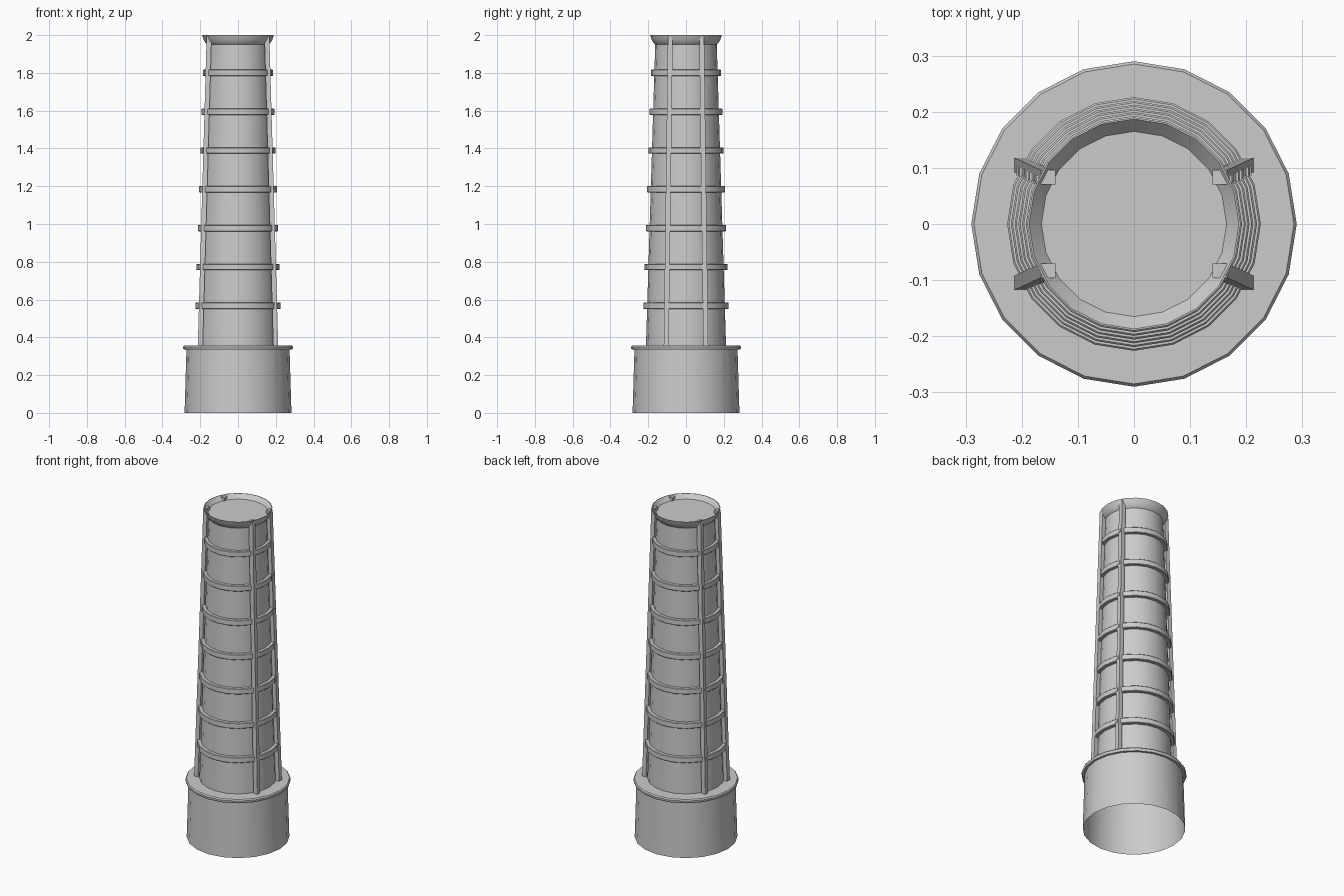
import bpy, bmesh, math
from mathutils import Vector

cube = bpy.data.objects.get("Cube")
if cube:
    bpy.data.objects.remove(cube, do_unlink=True)

SIDES = 20
grey = bpy.data.materials.new("light_grey")
grey.use_nodes = True
colour = (0.6, 0.6, 0.6, 1)
grey.diffuse_color = colour
grey.node_tree.nodes["Principled BSDF"].inputs["Base Color"].default_value = colour


def finish(bm, name, smooth=True):
    mesh = bpy.data.meshes.new(name)
    bmesh.ops.recalc_face_normals(bm, faces=bm.faces)
    bm.to_mesh(mesh)
    bm.free()
    mesh.materials.append(grey)
    obj = bpy.data.objects.new(name, mesh)
    bpy.context.collection.objects.link(obj)
    if smooth:
        bpy.ops.object.select_all(action='DESELECT')
        obj.select_set(True)
        bpy.context.view_layer.objects.active = obj
        bpy.ops.object.shade_smooth_by_angle(angle=math.radians(30))
    return obj


def lathe(name, profile, closed=False, cap=False):
    """Turn a (radius, height) profile around the z axis."""
    bm = bmesh.new()
    rings = []
    for r, z in profile:
        angles = [math.tau * i / SIDES for i in range(SIDES)]
        rings.append([bm.verts.new((r * math.cos(a), r * math.sin(a), z)) for a in angles])
    pairs = list(zip(rings, rings[1:]))
    if closed:
        pairs.append((rings[-1], rings[0]))
    for low, high in pairs:
        for i in range(SIDES):
            j = (i + 1) % SIDES
            bm.faces.new((low[i], low[j], high[j], high[i]))
    if cap:
        bm.faces.new(rings[-1])
    return finish(bm, name)


def beam(name, start, end, size):
    """Square beam with level ends between two points."""
    bm = bmesh.new()
    bmesh.ops.create_cube(bm, size=1)
    for v in bm.verts:
        centre = end if v.co.z > 0 else start
        v.co = Vector((centre.x + v.co.x * size, centre.y + v.co.y * size, centre.z))
    return finish(bm, name, smooth=False)


# Open-bottomed plinth with a projecting lip
lathe("base", [(0.283, 0), (0.273, 0.335), (0.286, 0.335), (0.29, 0.342),
               (0.29, 0.35), (0.285, 0.357), (0.2, 0.357)])

# Tapered shaft, flared crown and recessed cap
lathe("shaft", [(0.212, 0.355), (0.163, 1.95), (0.17, 1.956), (0.182, 1.975), (0.19, 2.0),
                (0.187, 2.0), (0.165, 1.975)], cap=True)

# Seven reinforcing hoops
hoop_heights = [0.567 + 0.2055 * i for i in range(7)]
for z in hoop_heights:
    r = 0.226 - 0.0325 * (z - 0.567)
    h = 0.017
    lathe("hoop", [(r - 0.025, z - h), (r - 0.003, z - h), (r, z - h + 0.003),
                   (r, z + h - 0.003), (r - 0.003, z + h), (r - 0.025, z + h)], closed=True)

# Four leaning ribs, with small fixings where the rear ones cross the hoops
for sx in (-1, 1):
    for sy in (-1, 1):
        foot = Vector((sx * 0.2, sy * 0.105, 0.35))
        head = Vector((sx * 0.153, sy * 0.083, 1.995))
        beam("rib", foot, head, 0.026)
        if sy > 0:
            for z in hoop_heights:
                p = foot.lerp(head, (z - foot.z) / (head.z - foot.z))
                p += Vector((sx * 0.007, -0.007, 0))
                rise = Vector((0, 0, 0.01))
                beam("rib_fixing", p - rise, p + rise, 0.018)
